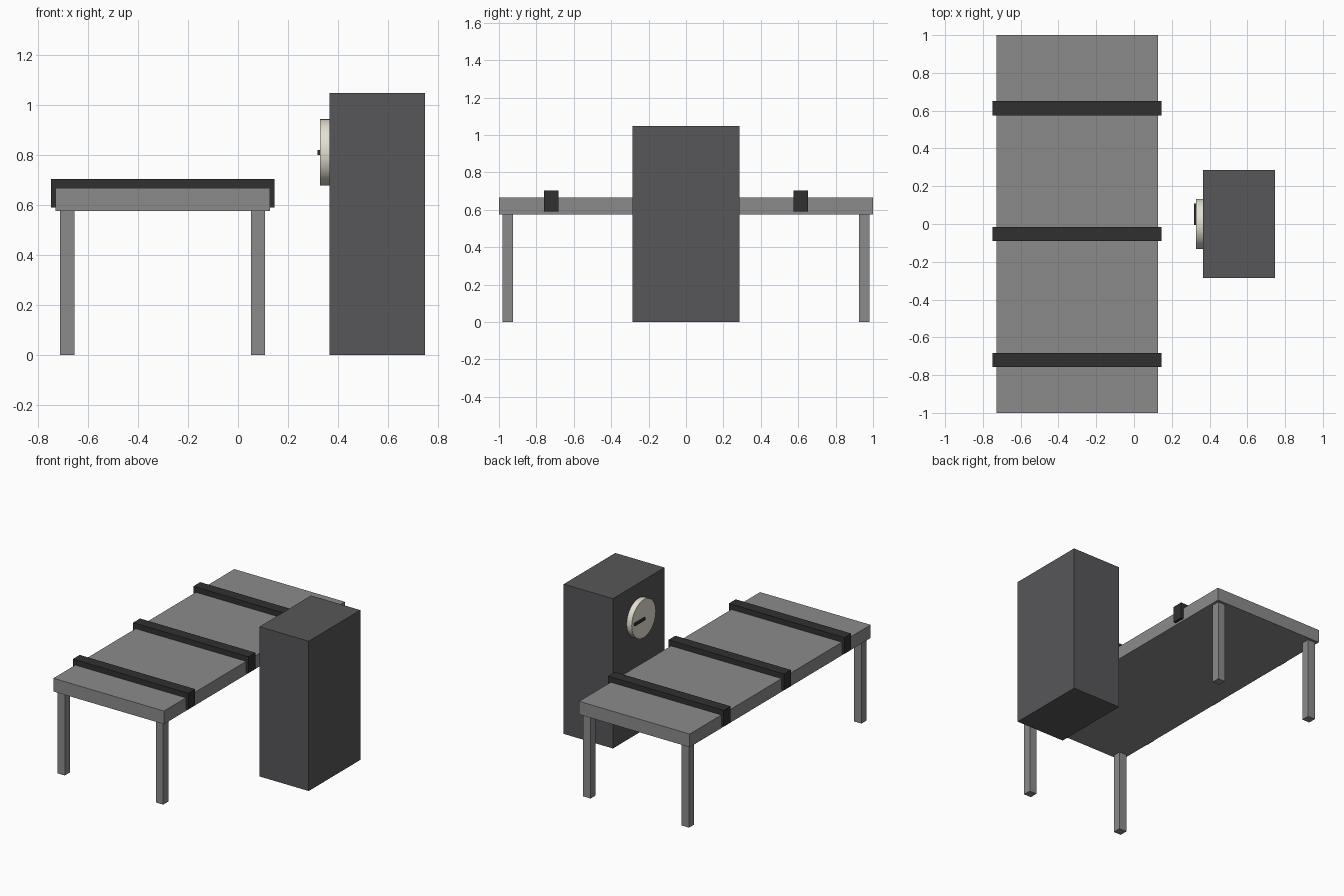
import bpy
import math

if "Cube" in bpy.data.objects:
    bpy.data.objects.remove(bpy.data.objects["Cube"])


def material(name, rgb):
    m = bpy.data.materials.new(name)
    m.diffuse_color = (*rgb, 1)
    m.use_nodes = True
    m.node_tree.nodes["Principled BSDF"].inputs["Base Color"].default_value = m.diffuse_color
    return m


steel = material("steel_grey", (0.26, 0.26, 0.26))
rubber = material("dark_strap", (0.03, 0.03, 0.03))
casing = material("cabinet_grey", (0.095, 0.095, 0.1))
cream = material("dial_cream", (0.78, 0.74, 0.64))


def box(name, x, y, z, mat):
    """Box from (min, max) ranges on each axis."""
    bpy.ops.mesh.primitive_cube_add(
        size=1, location=[(a + b) / 2 for a, b in (x, y, z)])
    ob = bpy.context.object
    ob.name = name
    ob.scale = [b - a for a, b in (x, y, z)]
    bpy.ops.object.transform_apply(location=False, rotation=False, scale=True)
    ob.data.materials.append(mat)
    return ob


# Table top
box("table_top", (-0.729, 0.127), (-1, 1), (0.575, 0.667), steel)

# Four legs
for side, x in (("left", -0.682), ("right", 0.08)):
    for end, y in (("front", -0.953), ("back", 0.953)):
        box(f"{end}_{side}_leg", (x - 0.0285, x + 0.0285),
            (y - 0.0285, y + 0.0285), (0, 0.575), steel)

# Straps across the table
for i, y in enumerate((-0.72, -0.053, 0.613)):
    box(f"strap_{i + 1}", (-0.748, 0.146), (y - 0.038, y + 0.038),
        (0.59, 0.704), rubber)

# Cabinet beside the table
box("cabinet", (0.366, 0.747), (-0.285, 0.285), (0, 1.048), casing)

# Round dial on the cabinet face, with its pointer
bpy.ops.mesh.primitive_cylinder_add(
    vertices=48, radius=0.133, depth=0.04, location=(0.347, 0, 0.81),
    rotation=(0, math.pi / 2, 0))
dial = bpy.context.object
dial.name = "dial"
dial.data.materials.append(cream)
bpy.ops.object.shade_smooth_by_angle(angle=math.radians(30))
box("dial_pointer", (0.318, 0.33), (-0.006, 0.108), (0.8, 0.819), rubber)
